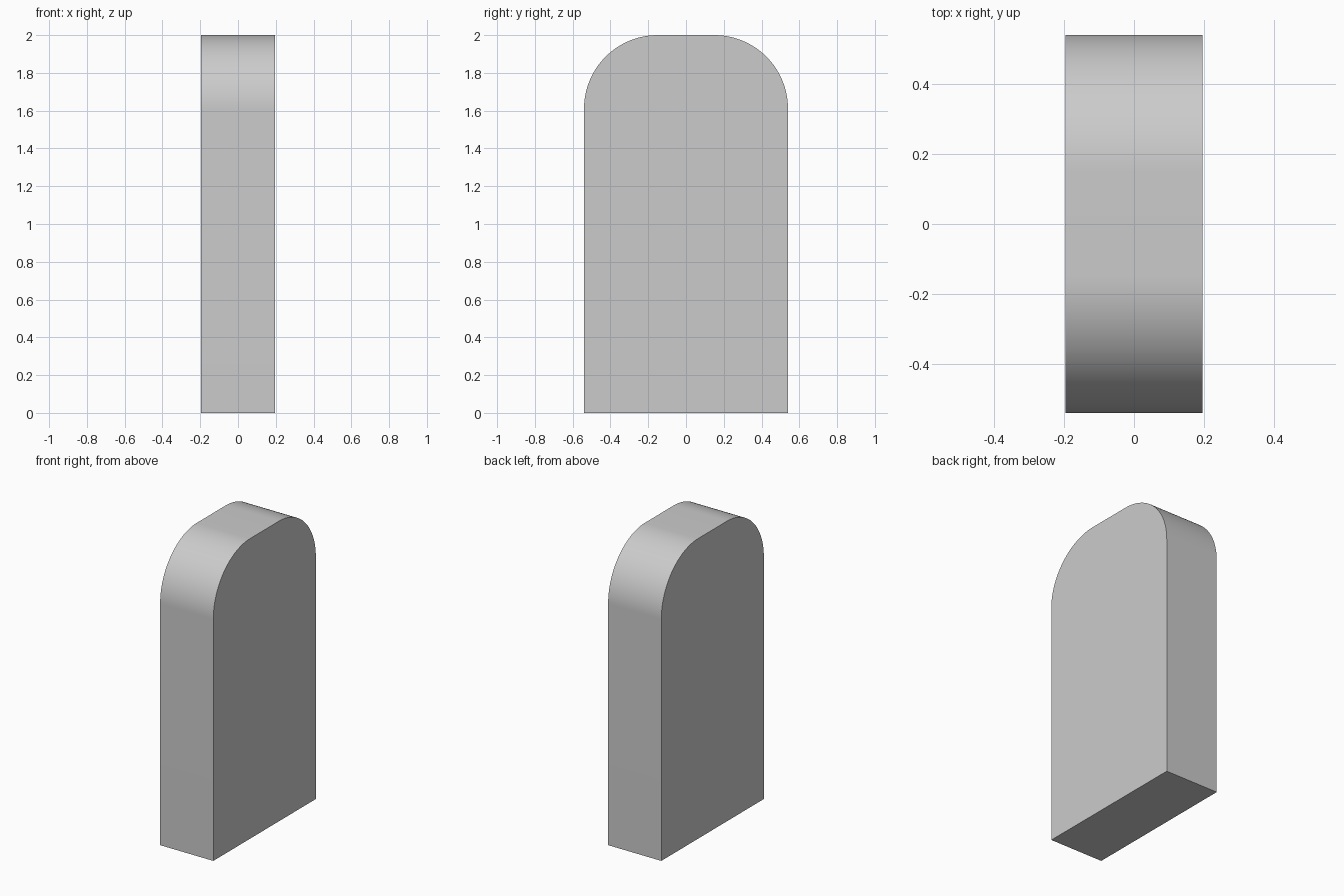
import bpy, bmesh
from math import sin, cos, pi, radians

if "Cube" in bpy.data.objects:
    bpy.data.objects.remove(bpy.data.objects["Cube"])

HALF_X, HALF_Y, HEIGHT, RADIUS, STEPS = 0.196, 0.54, 2.0, 0.39, 32

# Side profile: straight-sided slab with two rounded top corners
profile = [(-HALF_Y, 0), (HALF_Y, 0)]
for side, start in ((1, 0), (-1, pi / 2)):
    for i in range(STEPS + 1):
        a = start + i / STEPS * pi / 2
        profile.append((side * (HALF_Y - RADIUS) + RADIUS * cos(a),
                        HEIGHT - RADIUS + RADIUS * sin(a)))

# Extrude the profile across the thickness
bm = bmesh.new()
face = bm.faces.new([bm.verts.new((-HALF_X, y, z)) for y, z in profile])
result = bmesh.ops.extrude_face_region(bm, geom=[face])
moved = [g for g in result["geom"] if isinstance(g, bmesh.types.BMVert)]
bmesh.ops.translate(bm, verts=moved, vec=(2 * HALF_X, 0, 0))
bmesh.ops.recalc_face_normals(bm, faces=bm.faces)

mesh = bpy.data.meshes.new("rounded_slab")
bm.to_mesh(mesh)
bm.free()
slab = bpy.data.objects.new("rounded_slab", mesh)
bpy.context.collection.objects.link(slab)

# Smooth the rounded corners, keep the rims sharp
bpy.context.view_layer.objects.active = slab
slab.select_set(True)
bpy.ops.object.shade_smooth_by_angle(angle=radians(30))
